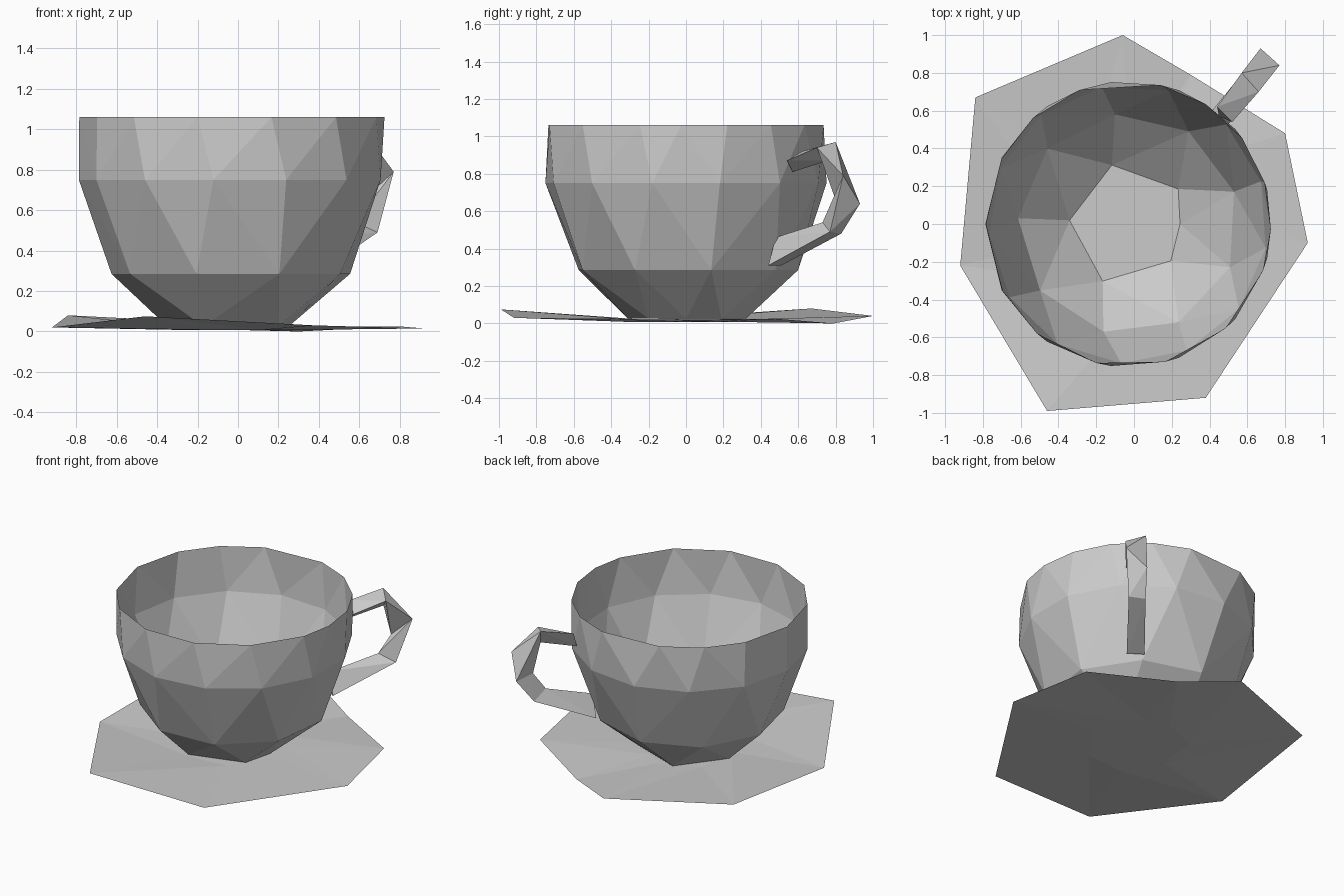
import bpy, bmesh
from math import cos, sin, radians

if "Cube" in bpy.data.objects:
    bpy.data.objects.remove(bpy.data.objects["Cube"])

CX = -0.03  # cup axis


def finish(bm, name):
    me = bpy.data.meshes.new(name)
    bm.to_mesh(me)
    bm.free()
    ob = bpy.data.objects.new(name, me)
    bpy.context.collection.objects.link(ob)
    return ob


def ring(angles, r, z):
    return [(CX + r * cos(radians(a)), r * sin(radians(a)), z) for a in angles]


def even(n, phase):
    return [phase + 360 * i / n for i in range(n)]


# Cup: two nested faceted hulls sharing the rim, open at the top
RIM = [-2, 17, 37, 57, 77, 110, 132, 153, 180, 208, 230, 257, 285, 313, 341]
BASE = [(-.12, .32), (.24, .19), (.25, 0), (.2, -.2), (-.17, -.31), (-.35, .02)]


def shell(bm, scale, lift, phase):
    pts = ring(RIM, 0.755, 1.06)
    pts += ring(even(13, 180 + phase), 0.757 * scale, 0.75)
    pts += ring(even(9, 13 + phase), 0.6 * scale, 0.285 + lift)
    pts += [(x * scale, y * scale, 0.025 + lift) for x, y in BASE]
    verts = [bm.verts.new(p) for p in pts]
    res = bmesh.ops.convex_hull(bm, input=verts)
    faces = [g for g in res["geom"] if isinstance(g, bmesh.types.BMFace)]
    top = [f for f in faces if all(v.co.z > 1.05 for v in f.verts)]
    body = [f for f in faces if f not in top]
    bmesh.ops.recalc_face_normals(bm, faces=faces)
    if scale < 1:
        bmesh.ops.reverse_faces(bm, faces=body)
    bmesh.ops.delete(bm, geom=top, context='FACES')


bm = bmesh.new()
shell(bm, 1.0, 0.0, 0)
shell(bm, 0.975, 0.02, 4)
bmesh.ops.remove_doubles(bm, verts=bm.verts[:], dist=0.0005)
finish(bm, "cup")

# Saucer: warped irregular plate with a flat middle
EDGE = [(-.06, 1, .04), (-.84, .67, .08), (-.92, -.22, .02), (-.46, -.99, .075),
        (.38, -.92, .03), (.92, -.1, .015), (.8, .48, .025), (.3, .79, .0)]
bm = bmesh.new()
outer = [bm.verts.new(p) for p in EDGE]
n = len(outer)
for z, flip in ((0.022, False), (0.008, True)):
    mid = [bm.verts.new((x * .33, y * .33, z)) for x, y, _ in EDGE]
    bm.faces.new(mid)
    for i in range(n):
        j = (i + 1) % n
        bm.faces.new((outer[i], outer[j], mid[j]))
        bm.faces.new((outer[i], mid[j], mid[i]))
bmesh.ops.recalc_face_normals(bm, faces=bm.faces[:])
finish(bm, "saucer")

# Handle: triangular sections swept round a loop
SECTIONS = [
    [(.44, .62, .92), (.52, .54, .87), (.45, .57, .81)],
    [(.57, .80, .97), (.66, .70, .94), (.60, .76, .87)],
    [(.67, .93, .64), (.77, .84, .79), (.63, .80, .66)],
    [(.60, .83, .48), (.69, .77, .49), (.58, .73, .54)],
    [(.34, .51, .31), (.43, .44, .31), (.39, .48, .46)],
]
bm = bmesh.new()
loops = [[bm.verts.new(p) for p in s] for s in SECTIONS]
for a, b in zip(loops, loops[1:]):
    for i in range(3):
        j = (i + 1) % 3
        bm.faces.new((a[i], a[j], b[j]))
        bm.faces.new((a[i], b[j], b[i]))
bm.faces.new(loops[0])
bm.faces.new(loops[-1])
bmesh.ops.recalc_face_normals(bm, faces=bm.faces[:])
finish(bm, "handle")
